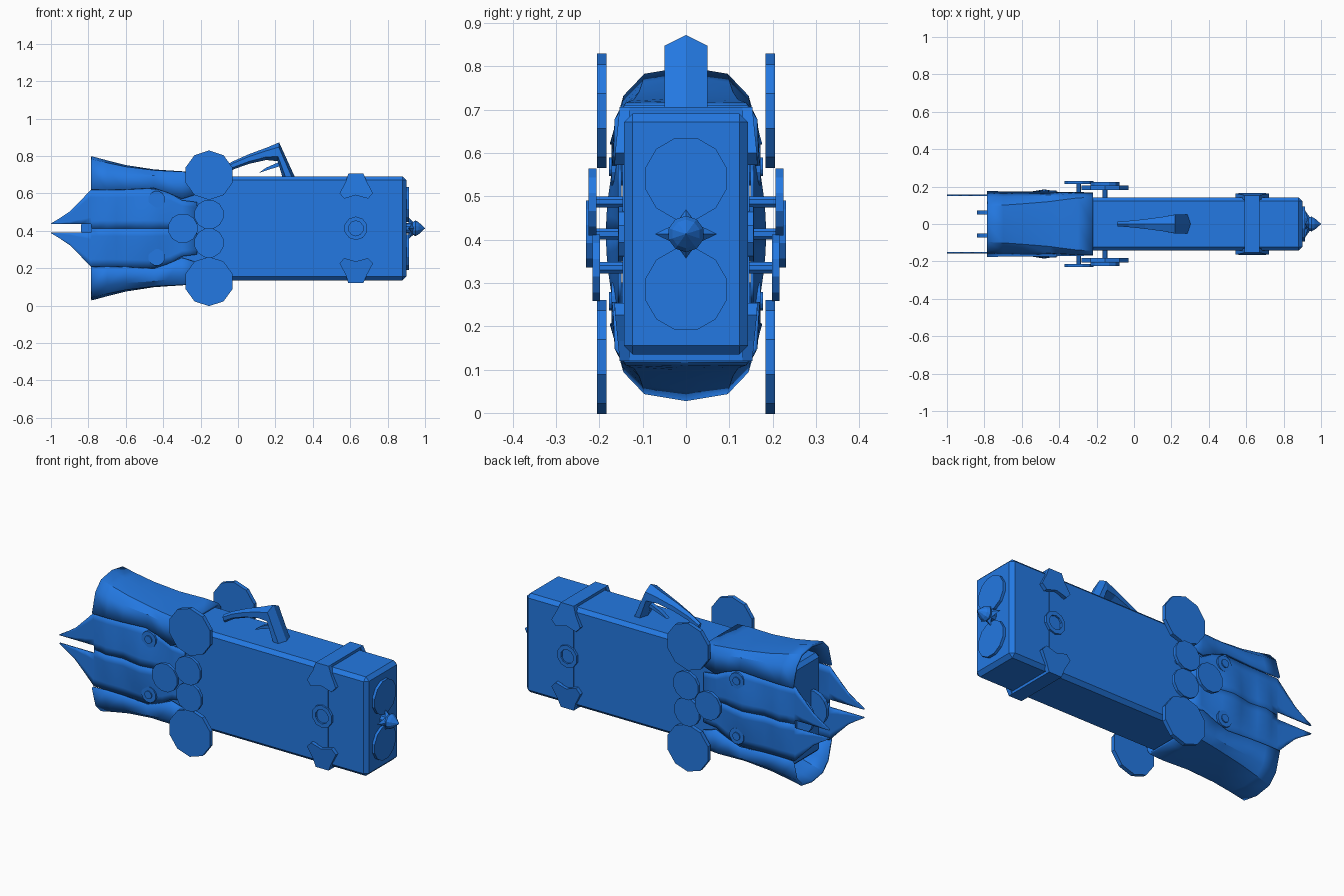
import bpy, bmesh, math
from mathutils import Vector

if "Cube" in bpy.data.objects:
    bpy.data.objects.remove(bpy.data.objects["Cube"])

MID = 0.413  # height of the horizontal symmetry plane
blue = bpy.data.materials.new("bright blue")
blue.diffuse_color = (0.017, 0.19, 0.76, 1)
blue.use_nodes = True
blue.node_tree.nodes["Principled BSDF"].inputs["Base Color"].default_value = blue.diffuse_color


def make(name, verts, faces, smooth=False, thick=0, bevel=0):
    me = bpy.data.meshes.new(name)
    me.from_pydata([tuple(v) for v in verts], [], faces)
    bm = bmesh.new()
    bm.from_mesh(me)
    bmesh.ops.remove_doubles(bm, verts=bm.verts, dist=1e-5)
    bmesh.ops.recalc_face_normals(bm, faces=bm.faces)
    bm.to_mesh(me)
    bm.free()
    me.materials.append(blue)
    ob = bpy.data.objects.new(name, me)
    bpy.context.collection.objects.link(ob)
    if thick:
        m = ob.modifiers.new("thickness", 'SOLIDIFY')
        m.thickness, m.offset = thick, 0
    if bevel:
        m = ob.modifiers.new("chamfer", 'BEVEL')
        m.width, m.segments = bevel, 1
    if smooth:
        bpy.ops.object.select_all(action='DESELECT')
        ob.select_set(True)
        bpy.context.view_layer.objects.active = ob
        bpy.ops.object.shade_smooth_by_angle(angle=math.radians(35))
    return ob


def loft(name, rings, closed=True, caps=True, **kw):
    n = len(rings[0])
    verts = [p for r in rings for p in r]
    faces = [(i * n + j, i * n + (j + 1) % n, (i + 1) * n + (j + 1) % n, (i + 1) * n + j)
             for i in range(len(rings) - 1) for j in range(n if closed else n - 1)]
    if caps:
        faces += [tuple(range(n)), tuple(range(len(verts) - n, len(verts)))]
    return make(name, verts, faces, **kw)


def prism(name, pts, y0, y1, **kw):
    return loft(name, [[(x, y, z) for x, z in pts] for y in (y0, y1)], **kw)


def box(name, x0, x1, y0, y1, z0, z1, **kw):
    return prism(name, [(x0, z0), (x1, z0), (x1, z1), (x0, z1)], y0, y1, **kw)


def circle(cx, cz, r, n, turn=0.5):
    return [(cx + r * math.cos((i + turn) * math.tau / n),
             cz + r * math.sin((i + turn) * math.tau / n)) for i in range(n)]


# Long chamfered case
box("case_body", -0.74, 0.9, -0.143, 0.143, 0.135, 0.691, bevel=0.02)

# Flared hollow shells, above and below the rear of the case
SHELL = [(-0.785, 0.793, 0.62, 0.17, 0), (-0.7, 0.77, 0.618, 0.169, 0.1),
         (-0.6, 0.745, 0.62, 0.168, 0.25), (-0.45, 0.722, 0.628, 0.167, 0.5),
         (-0.38, 0.717, 0.605, 0.166, 0.7), (-0.3, 0.712, 0.57, 0.165, 0.9),
         (-0.22, 0.704, 0.595, 0.162, 1)]
ROUND = [(1, 0), (0.82, 0.63), (0.55, 0.91), (0, 1)]
BOXY = [(1, 0), (0.98, 0.75), (0.86, 1), (0, 1)]
for s, label in ((1, "upper"), (-1, "lower")):
    rings = []
    for x, top, edge, w, t in SHELL:
        half = [((a[0] * (1 - t) + b[0] * t) * w,
                 edge + (a[1] * (1 - t) + b[1] * t) * (top - edge))
                for a, b in zip(ROUND, BOXY)]
        arc = half + [(-y, z) for y, z in half[-2::-1]]
        rings.append([(x, y, MID + s * (z - MID)) for y, z in arc])
    loft(label + "_shell", rings, closed=False, caps=False, smooth=True, thick=0.012)

# Swelling side panels ending in a pair of pointed fins with a slot between
PANEL = [(-1, 0.022, 0.026), (-0.95, 0.022, 0.056), (-0.9, 0.022, 0.09),
         (-0.84, 0.022, 0.15), (-0.785, 0.022, 0.207), (-0.784, 0, 0.207),
         (-0.74, 0, 0.207), (-0.7, 0, 0.207), (-0.65, 0, 0.207), (-0.6, 0, 0.208),
         (-0.54, 0, 0.21), (-0.48, 0, 0.213), (-0.42, 0, 0.205), (-0.36, 0, 0.185),
         (-0.3, 0, 0.15), (-0.22, 0, 0.14)]


def swell(x, h):
    b = 0.028 * math.exp(-((x + 0.48) / 0.09) ** 2) + 0.018 * math.exp(-((x + 0.69) / 0.05) ** 2)
    return 0.153 + b * math.cos(min(h / 0.215, 1) * math.pi / 2)


for sy, side in ((-1, "front"), (1, "back")):
    for sz, label in ((1, "upper"), (-1, "lower")):
        rings = []
        for x, a, b in PANEL:
            hs = [a + (b - a) * k / 5 for k in range(6)]
            rings.append([(x, sy * swell(x, h), MID + sz * h) for h in hs])
        loft(f"{side}_{label}_fin_panel", rings, closed=False, caps=False,
             smooth=True, thick=0.008)
        # Half-sunk round knob at the panel edge
        prism(f"{side}_{label}_knob", circle(-0.435, MID + sz * 0.155, 0.045, 12),
              sy * 0.14, sy * 0.172)
        prism(f"{side}_{label}_knob_centre", circle(-0.435, MID + sz * 0.155, 0.022, 12),
              sy * 0.14, sy * 0.178)
        # Large ten-sided outer disc
        prism(f"{side}_{label}_large_disc", circle(-0.155, MID + sz * 0.284, 0.132, 10),
              sy * 0.183, sy * 0.206)
    # Three small discs on stub axles
    for i, (x, z, y) in enumerate(((-0.155, 0.487, 0.207), (-0.295, 0.413, 0.213),
                                   (-0.155, 0.335, 0.198))):
        prism(f"{side}_small_disc_{i}", circle(x, z, 0.08, 12), sy * y, sy * (y + 0.018))
        prism(f"{side}_disc_axle_{i}", circle(x, z, 0.014, 8), sy * 0.13, sy * y)
    # Upright rounded plate inside the rear opening
    prism(f"{side}_rear_plate", circle(-0.74, MID, 0.1, 16), sy * 0.05, sy * 0.073)

# Carrying handle: tapered grip bending down into a broad post
HANDLE = [((-0.09, 0.735), (-0.08, 0.695), 0.012), ((-0.03, 0.77), (-0.02, 0.73), 0.017),
          ((0.06, 0.81), (0.06, 0.758), 0.026), ((0.15, 0.843), (0.15, 0.778), 0.038),
          ((0.22, 0.872), (0.212, 0.772), 0.05), ((0.305, 0.685), (0.238, 0.685), 0.05)]
rings = []
for o, i, w in HANDLE:
    o, i = Vector((o[0], 0, o[1])), Vector((i[0], 0, i[1]))
    sh, lo, side = o.lerp(i, 0.25), o.lerp(i, 0.75), Vector((0, w, 0))
    rings.append([o, sh + side, lo + side, i, lo - side, sh - side])
loft("handle", rings)
prism("handle_trigger", [(0.11, 0.708), (0.15, 0.737), (0.215, 0.765), (0.222, 0.745),
                         (0.17, 0.728)], -0.012, 0.012)

# Strap around the case with corner clasps and a round buckle
box("strap_band_top", 0.59, 0.67, -0.148, 0.148, 0.68, 0.706)
box("strap_band_bottom", 0.59, 0.67, -0.148, 0.148, 0.12, 0.146)
CLASP = [(0.59, 0.706), (0.67, 0.706), (0.69, 0.66), (0.722, 0.6), (0.695, 0.572),
         (0.63, 0.59), (0.568, 0.572), (0.543, 0.6), (0.575, 0.66)]
for sy, side in ((-1, "front"), (1, "back")):
    for sz, label in ((1, "upper"), (-1, "lower")):
        pts = [(x, MID + sz * (z - MID)) for x, z in CLASP]
        # the clasp leans out toward its flared lip
        loft(f"{side}_{label}_clasp", [[(x, sy * 0.13, z) for x, z in pts],
             [(x, sy * (0.153 + 0.012 * min(1, (0.293 - abs(z - MID)) / 0.12)), z)
              for x, z in pts]])
    box(f"{side}_strap_side", 0.597, 0.663, sy * 0.13, sy * 0.147, 0.22, 0.6)
    outer, inner = circle(0.63, MID, 0.063, 10), circle(0.63, MID, 0.04, 10)
    loop = [(outer, 0.14), (outer, 0.156), (inner, 0.156), (inner, 0.14), (outer, 0.14)]
    loft(f"{side}_buckle_ring", [[(x, sy * y, z) for x, z in c] for c, y in loop], caps=False)


# Nose: two round plates and a pointed spike with thin side barbs
def turned(name, stations, cz, n, turn=0.5):
    loft(name, [[(x, y, z) for y, z in circle(0, cz, r, n, turn)] for x, r in stations])


for sz, label in ((1, "upper"), (-1, "lower")):
    turned(label + "_nose_plate", [(0.89, 0.097), (0.915, 0.097)], MID + sz * 0.128, 12)
turned("nose_spike", [(0.89, 0.028), (0.93, 0.03), (0.948, 0.042), (0.965, 0.033),
                      (1.0, 0.001)], MID, 10)
for s in (1, -1):
    for name, a, l in (("side_barb", Vector((0, s, 0)), 0.072),
                       ("vertical_barb", Vector((0, 0, s)), 0.056)):
        c, t = Vector((0.93, 0, MID)), a.cross(Vector((1, 0, 0)))
        base = c + a * 0.022
        ring = [base + t * 0.024, base + Vector((0.02, 0, 0)),
                base - t * 0.024, base - Vector((0.02, 0, 0))]
        tip = c + a * l - Vector((0.015, 0, 0))
        make(name, ring + [tip], [(0, 1, 2, 3)] + [(k, (k + 1) % 4, 4) for k in range(4)])
